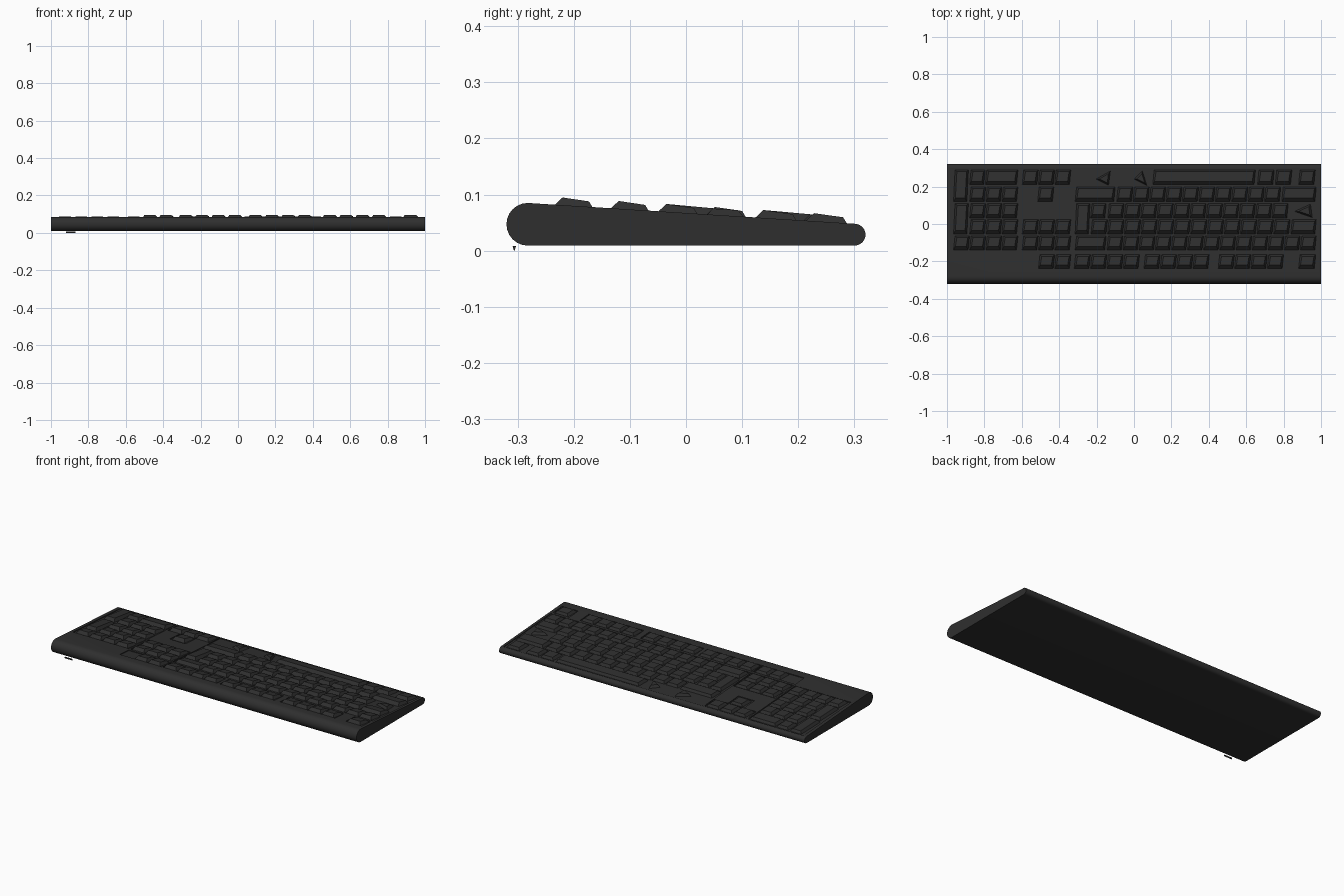
import bpy, bmesh, math

if "Cube" in bpy.data.objects:
    bpy.data.objects.remove(bpy.data.objects["Cube"])

mat = bpy.data.materials.new("charcoal plastic")
mat.diffuse_color = (0.028, 0.028, 0.028, 1)
mat.use_nodes = True
mat.node_tree.nodes["Principled BSDF"].inputs["Base Color"].default_value = mat.diffuse_color


def make(name, bm):
    bmesh.ops.recalc_face_normals(bm, faces=bm.faces)
    me = bpy.data.meshes.new(name)
    bm.to_mesh(me)
    bm.free()
    ob = bpy.data.objects.new(name, me)
    bpy.context.collection.objects.link(ob)
    me.materials.append(mat)
    return ob


def surf(y):
    """Height of the sloping top deck."""
    return 0.0845 - 0.0625 * (y + 0.28)


def prism(bm, low, high):
    """Solid between two matching outlines."""
    a = [bm.verts.new(p) for p in low]
    b = [bm.verts.new(p) for p in high]
    n = len(a)
    bm.faces.new(a[::-1])
    bm.faces.new(b)
    for i in range(n):
        bm.faces.new((a[i], a[(i + 1) % n], b[(i + 1) % n], b[i]))


# body: rounded wedge profile swept across the width
prof = []
for i in range(13):
    t = math.radians(-90 - 15 * i)
    prof.append((-0.282 + 0.038 * math.cos(t), 0.047 + 0.038 * math.sin(t)))
for i in range(13):
    t = math.radians(90 - 15 * i)
    prof.append((0.30 + 0.02 * math.cos(t), 0.0285 + 0.0195 * math.sin(t)))
bm = bmesh.new()
prism(bm, [(-1, y, z) for y, z in prof], [(1, y, z) for y, z in prof])
body = make("keyboard_body", bm)

# shallow wells under each key group
wells = [(-0.98, -0.615, -0.143, 0.30), (-0.605, -0.33, -0.143, 0.03),
         (-0.605, -0.33, 0.207, 0.298), (-0.525, -0.42, 0.11, 0.203),
         (-0.325, 0.985, -0.143, 0.298), (-0.605, -0.33, -0.242, -0.158),
         (-0.325, 0.03, -0.242, -0.158), (0.05, 0.41, -0.242, -0.158),
         (0.445, 0.805, -0.242, -0.158), (0.875, 0.98, -0.242, -0.158)]
bm = bmesh.new()
for x0, x1, y0, y1 in wells:
    c = [(x0, y0), (x1, y0), (x1, y1), (x0, y1)]
    prism(bm, [(x, y, surf(y) - 0.004) for x, y in c], [(x, y, surf(y) + 0.03) for x, y in c])
cutter = make("well_cutter", bm)
cutter.hide_render = True
cutter.hide_viewport = True
mod = body.modifiers.new("wells", 'BOOLEAN')
mod.operation = 'DIFFERENCE'
mod.solver = 'EXACT'
mod.object = cutter
bpy.context.view_layer.objects.active = body
body.select_set(True)
bpy.ops.object.modifier_apply(modifier="wells")
bpy.ops.object.shade_smooth_by_angle(angle=math.radians(30))
bpy.data.objects.remove(cutter)

# key rows, front to back: (y min, y max)
ROW = {'A': (-0.24, -0.163), 'B': (-0.14, -0.063), 'C': (-0.055, 0.024),
       'D': (0.031, 0.11), 'E': (0.118, 0.2), 'F': (0.208, 0.29)}


def key(bm, x0, x1, r0, r1=None):
    """Tapered, slightly skewed keycap with its crest towards the front."""
    y0, y1 = ROW[r0][0], ROW[r1 or r0][1]
    x0, x1, s = x0 + 0.003, x1 - 0.003, 0.004
    low = [(x0 - s, y0), (x1 - s, y0), (x1 + s, y1), (x0 + s, y1)]
    i = 0.011
    top = [(x0 + i - s, y0 + 0.02, 0.014), (x1 - i - s, y0 + 0.02, 0.014),
           (x1 - i + s, y1 - 0.010, 0.010), (x0 + i + s, y1 - 0.010, 0.010)]
    prism(bm, [(x, y, surf(y) - 0.006) for x, y in low],
          [(x, y, surf(y) + h) for x, y, h in top])


def run(bm, x0, x1, n, r):
    w = (x1 - x0) / n
    for k in range(n):
        key(bm, x0 + k * w, x0 + (k + 1) * w, r)


def wedge(bm, pts):
    """Three-sided keycap."""
    cx, cy = sum(p[0] for p in pts) / 3, sum(p[1] for p in pts) / 3
    hi = [(cx + (x - cx) * 0.6, cy + (y - cy) * 0.6) for x, y in pts]
    prism(bm, [(x, y, surf(y) - 0.006) for x, y in pts],
          [(x, y, surf(y) + 0.011) for x, y in hi])


# number pad
bm = bmesh.new()
run(bm, -0.965, -0.62, 4, 'B')
for r in 'CDE':
    run(bm, -0.879, -0.62, 3, r)
key(bm, -0.965, -0.885, 'C', 'D')
key(bm, -0.965, -0.885, 'E', 'F')
key(bm, -0.879, -0.795, 'F')
key(bm, -0.795, -0.62, 'F')
make("number_pad_keys", bm)

# navigation and arrow keys
bm = bmesh.new()
for r in 'BCF':
    run(bm, -0.598, -0.337, 3, r)
run(bm, -0.511, -0.337, 2, 'A')
key(bm, -0.515, -0.428, 'E')
make("navigation_keys", bm)

# function row
bm = bmesh.new()
for x in (-0.32, 0.053, 0.45):
    run(bm, x, x + 0.35, 4, 'A')
key(bm, 0.88, 0.972, 'A')
make("function_keys", bm)

# main typing block
bm = bmesh.new()
key(bm, -0.315, -0.148, 'B')
run(bm, -0.145, 0.975, 13, 'B')
key(bm, -0.315, -0.235, 'C', 'D')
key(bm, -0.232, -0.148, 'D')
run(bm, -0.23, 0.835, 12, 'C')
key(bm, 0.838, 0.975, 'C')
run(bm, -0.14, 0.825, 11, 'D')
key(bm, -0.315, -0.1, 'E')
run(bm, -0.093, 0.785, 10, 'E')
key(bm, 0.79, 0.975, 'E')
key(bm, 0.1, 0.65, 'F')
for x in (0.66, 0.755, 0.88):
    key(bm, x, x + 0.09, 'F')
wedge(bm, [(-0.205, 0.24), (-0.135, 0.205), (-0.125, 0.285)])
wedge(bm, [(0.0, 0.24), (0.07, 0.205), (0.045, 0.285)])
wedge(bm, [(0.855, -0.018 + 0.085), (0.955, 0.033), (0.945, 0.108)])
make("main_keys", bm)

# small foot under the front corner
bm = bmesh.new()
c = [(-0.92, -0.309), (-0.87, -0.309), (-0.87, -0.303), (-0.92, -0.303)]
prism(bm, [(x, y * 0.2 - 0.306 * 0.8, 0) for x, y in c], [(x, y, 0.008) for x, y in c])
make("corner_foot", bm)
